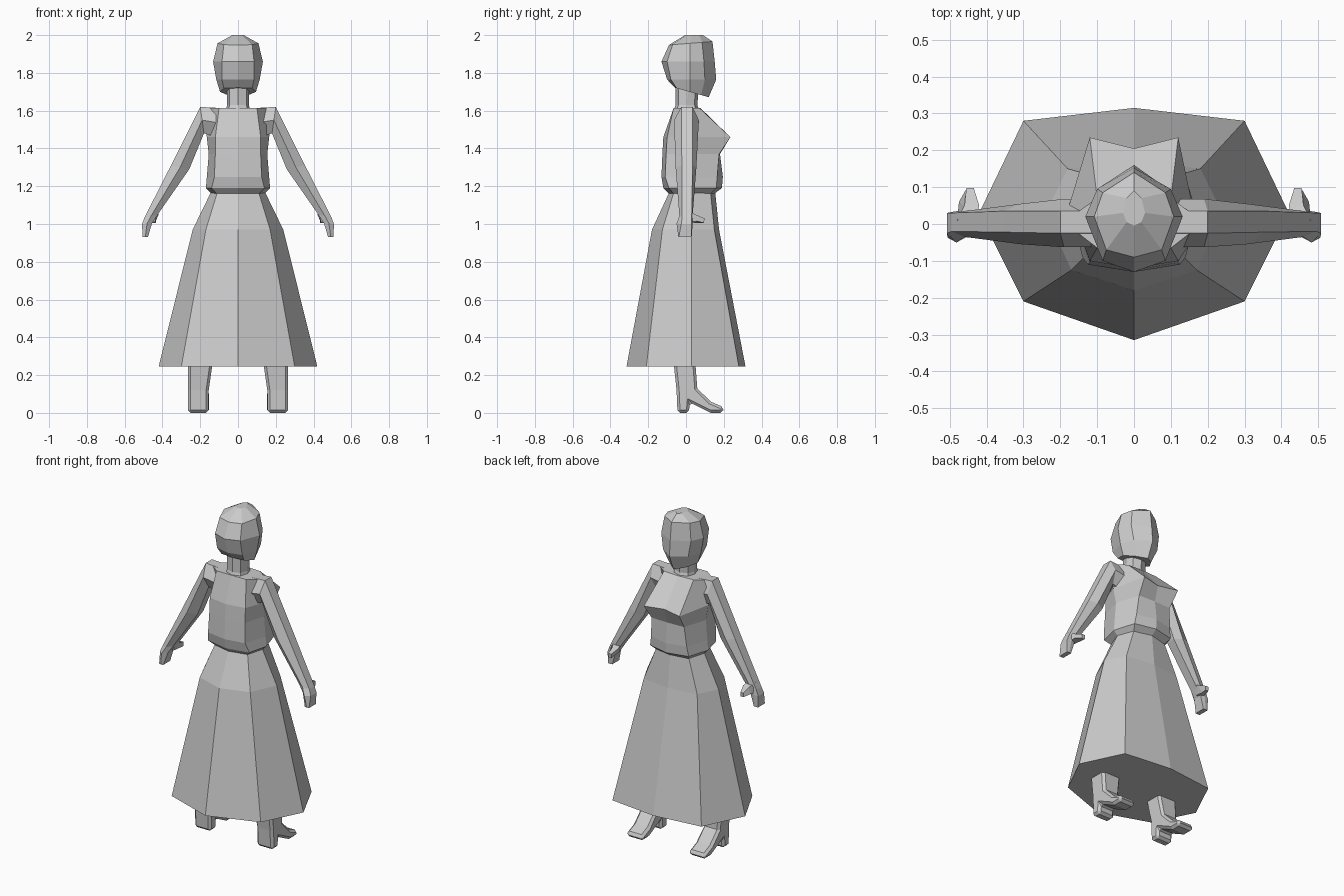
import bpy, bmesh


def loft(name, rings, mirror=False):
    """Skin a list of equal-length closed rings and cap both ends."""
    bm = bmesh.new()
    vs = [[bm.verts.new(p) for p in r] for r in rings]
    n = len(vs[0])
    for a, b in zip(vs, vs[1:]):
        for i in range(n):
            j = (i + 1) % n
            bm.faces.new((a[i], a[j], b[j], b[i]))
    bm.faces.new(vs[0])
    bm.faces.new(vs[-1])
    bmesh.ops.recalc_face_normals(bm, faces=bm.faces)
    me = bpy.data.meshes.new(name)
    bm.to_mesh(me)
    bm.free()
    ob = bpy.data.objects.new(name, me)
    bpy.context.collection.objects.link(ob)
    if mirror:
        m = ob.modifiers.new("Mirror", "MIRROR")
        m.use_mirror_merge = False
    return ob


def ring(z, back, bs, side, fs, front, tilt=0):
    """Symmetric eight-point ring from its back-to-front half outline."""
    half = [(0, back), bs, side, fs, (0, front)]
    pts = half + [(-x, y) for x, y in half[3:0:-1]]
    return [(x, y, z + tilt * y) for x, y in pts]


def limb(outer, inner, edge, mid):
    """Six-point limb section: outer pair, wide middle pair, inner pair."""
    (ox, oz), (ix, iz) = outer, inner
    mx, mz = (ox + ix) / 2, (oz + iz) / 2
    a, b = edge
    c, d = mid
    return [(ox, a, oz), (ox, b, oz), (mx, d, mz),
            (ix, b, iz), (ix, a, iz), (mx, c, mz)]


# Long flared skirt
loft("skirt", [
    ring(0.245, -.315, (.3, -.21), (.42, .03), (.3, .28), .315),
    ring(0.97, -.18, (.17, -.125), (.24, .03), (.18, .15), .175),
    ring(1.165, -.09, (.11, -.065), (.145, .03), (.11, .13), .155),
])

# Bodice with pinched waist and bust
loft("bodice", [
    ring(1.16, -.09, (.11, -.065), (.14, .03), (.11, .13), .15),
    ring(1.19, -.12, (.14, -.09), (.17, .03), (.13, .16), .19),
    ring(1.25, -.13, (.125, -.11), (.165, .03), (.12, .165), .195),
    ring(1.37, -.125, (.12, -.105), (.155, .03), (.11, .175), .18),
    ring(1.46, -.12, (.12, -.1), (.165, .02), (.12, .235), .205),
    ring(1.615, -.065, (.1, -.065), (.19, .005), (.1, .07), .075),
])

# Neck
loft("neck", [
    ring(1.60, -.065, (.05, -.05), (.065, .005), (.05, .055), .07),
    ring(1.63, -.055, (.045, -.04), (.058, .005), (.045, .045), .06),
    ring(1.75, -.055, (.045, -.04), (.058, .01), (.045, .05), .07),
])

# Head, tilted so the chin drops toward the face
loft("head", [
    ring(1.705, -.06, (.075, -.05), (.095, .02), (.055, .08), .12, -.28),
    ring(1.765, -.1, (.085, -.08), (.115, .02), (.085, .1), .16),
    ring(1.86, -.13, (.085, -.1), (.132, .02), (.1, .095), .152),
    ring(1.955, -.09, (.075, -.07), (.108, .02), (.085, .085), .14, .08),
    ring(2.0, -.005, (.02, .005), (.03, .03), (.02, .07), .09),
])

# Arms with mitten hands
loft("arms", [
    limb((.11, 1.615), (.12, 1.46), (-.025, .035), (-.063, .068)),
    limb((.2, 1.62), (.18, 1.48), (-.025, .035), (-.063, .068)),
    limb((.355, 1.31), (.258, 1.29), (-.022, .035), (-.055, .055)),
    limb((.495, 1.035), (.425, 1.05), (-.02, .03), (-.035, .035)),
    limb((.508, 1.0), (.455, 1.005), (-.025, .03), (-.05, .035)),
    limb((.505, .93), (.477, .93), (-.038, .028), (-.04, .03)),
], mirror=True)

# Thumbs
loft("thumbs", [
    [(.43, .01, 1.07), (.48, .01, 1.07), (.48, .01, 1.01), (.44, .01, 1.01)],
    [(.42, .05, 1.05), (.46, .05, 1.05), (.475, .06, 1.015), (.44, .06, 1.005)],
    [(.435, .098, 1.03), (.455, .098, 1.03), (.455, .095, 1.005), (.435, .095, 1.005)],
], mirror=True)

# Lower legs and heeled shoes from a side profile
shoe = [(-.065, .26), (-.05, .12), (-.045, 0), (.015, 0), (.02, .055),
        (.1, .015), (.13, 0), (.195, 0), (.2, .03), (.13, .06),
        (.06, .13), (.05, .26)]


def slab(inner):
    return [((.155 - .02 * (z > .2)) if inner else .265, y, z) for y, z in shoe]


legs = loft("legs_and_shoes", [slab(True), slab(False)], mirror=True)
bev = legs.modifiers.new("Bevel", "BEVEL")
bev.width = .014
bev.segments = 1
bev.limit_method = "ANGLE"
bev.angle_limit = 1.2
